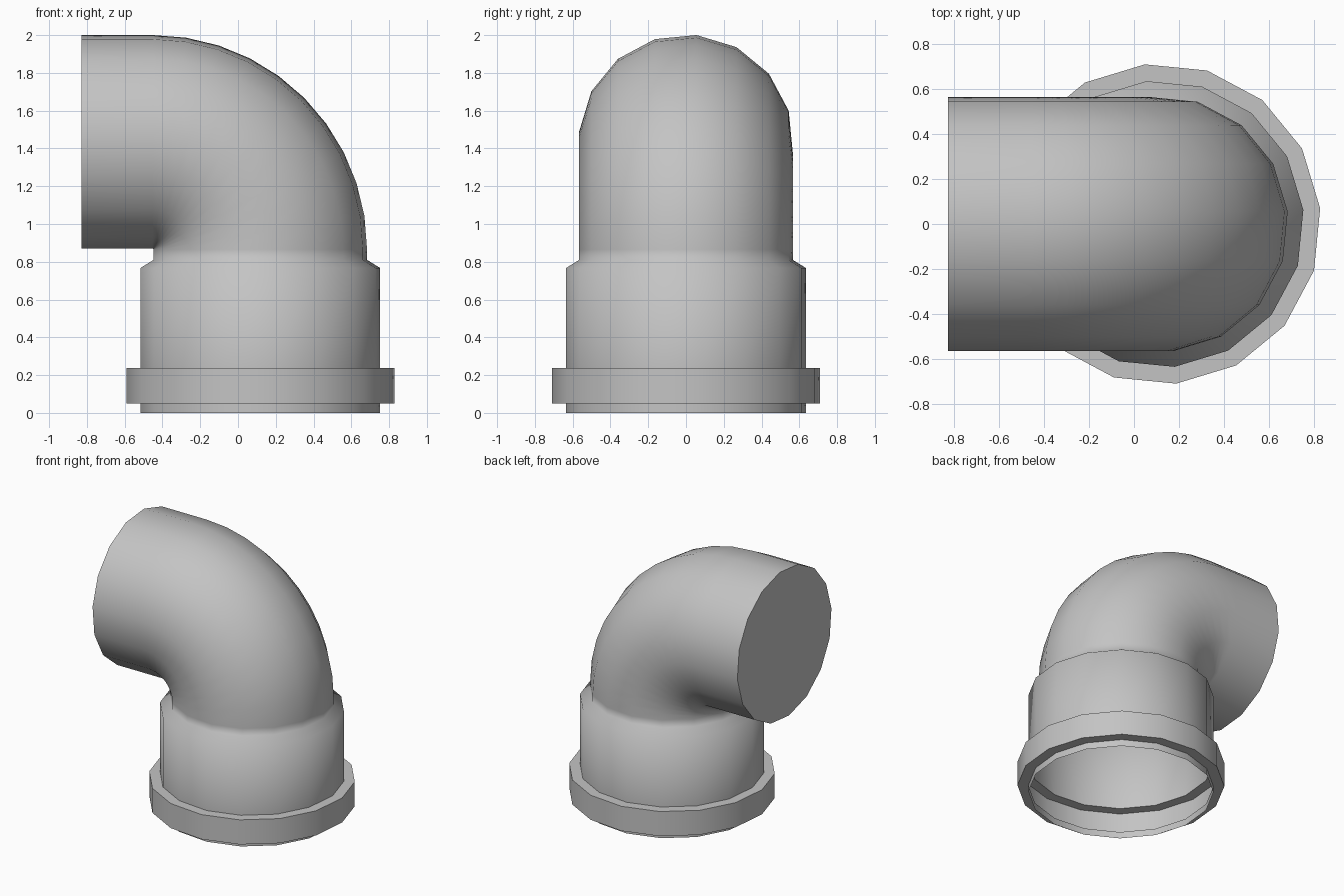
import bpy, bmesh, math
from mathutils import Matrix, Vector

if "Cube" in bpy.data.objects:
    bpy.data.objects.remove(bpy.data.objects["Cube"])

SIDES = 16
TWIST = math.pi / 32          # small rotation of the sides about the pipe axis
AXIS_X = 0.118                # axis of the upright socket
PIPE_R = 0.568
BEND_R = 0.57
BEND_Z = 0.865                # height where the bend starts
BEND_STEPS = 10
END_X = -0.828

grey = bpy.data.materials.new("pipe grey")
grey.use_nodes = True
colour = (0.55, 0.55, 0.55, 1)
grey.diffuse_color = colour
grey.node_tree.nodes["Principled BSDF"].inputs["Base Color"].default_value = colour

bm = bmesh.new()


def add_ring(centre, radius, tilt=0.0):
    """Ring of vertices, tilted about y from upright towards -x."""
    turn = Matrix.Rotation(-tilt, 3, 'Y')
    ring = []
    for i in range(SIDES):
        a = TWIST + math.tau * i / SIDES
        offset = Vector((math.cos(a), math.sin(a), 0)) * radius
        ring.append(bm.verts.new(Vector(centre) + turn @ offset))
    return ring


# Socket with hollow collar and tapered shoulder: (radius, height)
socket_profile = [(0.638, 0), (0.638, 0.05), (0.713, 0.05), (0.713, 0.237),
                  (0.638, 0.237), (0.638, 0.767), (PIPE_R, 0.81)]
rings = [add_ring((AXIS_X, 0, z), r) for r, z in socket_profile]

# Elbow bend
pivot_x = AXIS_X - BEND_R
for i in range(BEND_STEPS + 1):
    t = math.pi / 2 * i / BEND_STEPS
    centre = (pivot_x + BEND_R * math.cos(t), 0, BEND_Z + BEND_R * math.sin(t))
    rings.append(add_ring(centre, PIPE_R, t))

# Straight outlet
rings.append(add_ring((END_X, 0, BEND_Z + BEND_R), PIPE_R, math.pi / 2))

# Skin between rings, bottom left open, outlet capped
for low, high in zip(rings, rings[1:]):
    for i in range(SIDES):
        j = (i + 1) % SIDES
        bm.faces.new((low[i], low[j], high[j], high[i]))
bm.faces.new(rings[-1])

mesh = bpy.data.meshes.new("elbow_pipe")
bm.to_mesh(mesh)
bm.free()
mesh.materials.append(grey)
elbow = bpy.data.objects.new("elbow_pipe", mesh)
bpy.context.collection.objects.link(elbow)

bpy.ops.object.select_all(action='DESELECT')
elbow.select_set(True)
bpy.context.view_layer.objects.active = elbow
bpy.ops.object.shade_smooth_by_angle(angle=math.radians(60))
